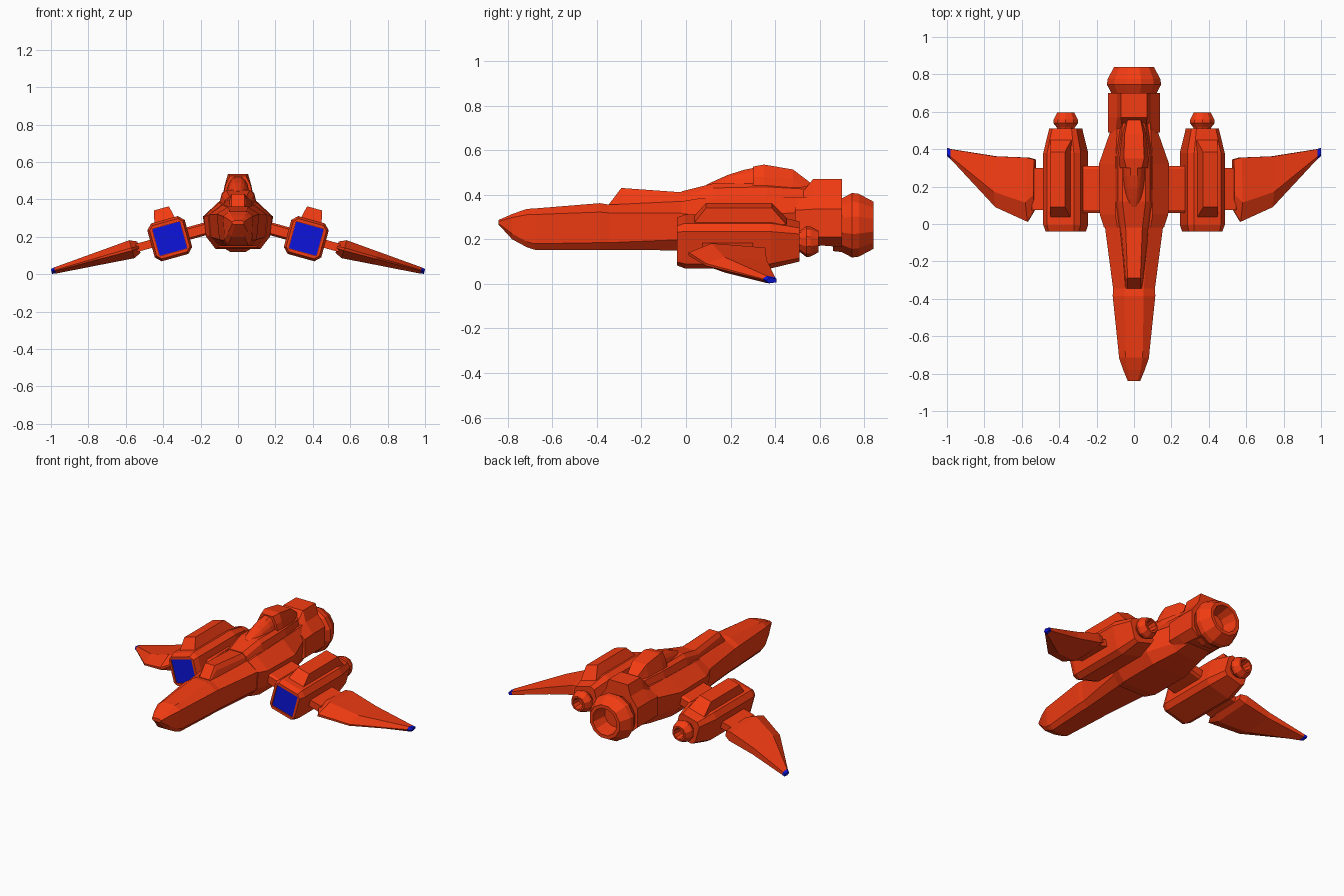
import bpy, bmesh, math
from mathutils import Vector

if "Cube" in bpy.data.objects:
    bpy.data.objects.remove(bpy.data.objects["Cube"])


def material(name, rgb):
    m = bpy.data.materials.new(name)
    m.diffuse_color = (*rgb, 1)
    m.use_nodes = True
    m.node_tree.nodes["Principled BSDF"].inputs["Base Color"].default_value = m.diffuse_color
    return m


RED = material("hull_red", (0.9, 0.045, 0.006))
BLUE = material("glow_blue", (0.004, 0.007, 0.72))


def loft(name, rings, mat=RED, mirror=False):
    """Skin a list of equal-length point rings and cap both ends."""
    bm = bmesh.new()
    vs = [[bm.verts.new(p) for p in ring] for ring in rings]
    n = len(vs[0])
    for a, b in zip(vs, vs[1:]):
        for i in range(n):
            bm.faces.new((a[i], a[(i + 1) % n], b[(i + 1) % n], b[i]))
    bm.faces.new(vs[0])
    bm.faces.new(vs[-1])
    bmesh.ops.recalc_face_normals(bm, faces=bm.faces)
    me = bpy.data.meshes.new(name)
    bm.to_mesh(me)
    bm.free()
    me.materials.append(mat)
    ob = bpy.data.objects.new(name, me)
    bpy.context.collection.objects.link(ob)
    if mirror:
        ob.modifiers.new("Mirror", 'MIRROR')
    return ob


def sym(y, *half):
    """Symmetric section from right-hand (x, z) points, top to bottom."""
    return [Vector((x, y, z)) for x, z in half] + \
           [Vector((-x, y, z)) for x, z in reversed(half)]


DROOP = math.radians(15.5)
CX, CZ = 0.365, 0.19


def wing_pt(u, y, v):
    """Point in the drooped wing frame: u outward, v up, origin at pod centre."""
    c, s = math.cos(DROOP), math.sin(DROOP)
    return Vector((CX + u * c + v * s, y, CZ - u * s + v * c))


def box_ring(y, a, b, c, u0=0.0, v0=0.0):
    """Chamfered rectangle in the wing frame."""
    pts = [(a - c, b), (a, b - c), (a, c - b), (a - c, -b),
           (c - a, -b), (-a, c - b), (-a, b - c), (c - a, b)]
    return [wing_pt(u0 + u, y, v0 + v) for u, v in pts]


def nozzle(name, x, z, profile, sides, mirror=False):
    rings = []
    for r, y in profile:
        rings.append([Vector((x + r * math.cos(math.tau * (i + .5) / sides), y,
                              z + r * math.sin(math.tau * (i + .5) / sides)))
                      for i in range(sides)])
    return loft(name, rings, mirror=mirror)


# Long nose
loft("nose", [
    sym(-.84, (.02, .287), (.033, .28), (.03, .27), (.018, .265)),
    sym(-.78, (.036, .313), (.058, .298), (.052, .225), (.035, .2)),
    sym(-.715, (.046, .336), (.08, .31), (.072, .19), (.05, .165)),
    sym(-.68, (.047, .338), (.083, .311), (.076, .18), (.055, .153)),
    sym(-.385, (.052, .362), (.114, .322), (.1, .185), (.07, .152)),
    sym(-.345, (.052, .355), (.112, .318), (.1, .185), (.07, .152)),
    sym(.02, (.085, .372), (.16, .318), (.15, .2), (.1, .15)),
])

# Wider middle hull
loft("mid_hull", [
    sym(-.02, (.088, .37), (.16, .315), (.15, .21), (.1, .145)),
    sym(.05, (.1, .382), (.183, .308), (.17, .2), (.12, .135)),
    sym(.32, (.1, .39), (.188, .308), (.17, .2), (.12, .135)),
    sym(.5, (.09, .39), (.125, .32), (.115, .2), (.09, .15)),
    sym(.6, (.08, .39), (.115, .32), (.11, .2), (.08, .17)),
])

# Dorsal spine and cockpit deck
loft("dorsal_spine", [
    sym(-.345, (.036, .358), (.042, .354), (.048, .345)),
    sym(-.29, (.034, .43), (.044, .4), (.052, .345)),
    sym(-.01, (.045, .41), (.07, .39), (.085, .35)),
])
loft("cockpit_deck", [
    sym(-.02, (.045, .415), (.07, .395), (.085, .35)),
    sym(.12, (.062, .45), (.085, .43), (.105, .36)),
    sym(.36, (.062, .45), (.086, .435), (.105, .36)),
    sym(.54, (.042, .44), (.06, .425), (.08, .36)),
])

# Rounded canopy, then the angular fairing behind it
canopy = []
for y, w, h in [(.09, .025, .445), (.13, .045, .465), (.19, .056, .493),
                (.26, .062, .516), (.35, .062, .535)]:
    arc = [(w * math.sin(t * math.pi / 10), .42 + (h - .42) * math.cos(t * math.pi / 10))
           for t in range(1, 5)]
    canopy.append(sym(y, *arc, (w, .42)))
loft("canopy", canopy)
loft("canopy_fairing", [
    sym(.3, (.042, .526), (.066, .48), (.08, .42)),
    sym(.35, (.054, .535), (.07, .48), (.082, .42)),
    sym(.48, (.05, .513), (.056, .47), (.066, .42)),
    sym(.56, (.034, .452), (.04, .43), (.05, .4)),
])

# Rear engine housing
loft("engine_housing", [
    sym(.49, (.06, .37), (.1, .36), (.14, .33), (.14, .21), (.09, .18)),
    sym(.57, (.07, .47), (.09, .4), (.14, .335), (.14, .21), (.09, .175)),
    sym(.70, (.07, .47), (.09, .4), (.14, .335), (.14, .21), (.09, .165)),
])

# Main exhaust and pod exhausts
nozzle("main_nozzle", 0, .263, [(.12, .66), (.125, .70), (.15, .745), (.146, .775),
       (.11, .84), (.088, .84), (.07, .74)], 12)
nozzle("pod_nozzle", CX, CZ, [(.045, .48), (.05, .515), (.07, .54), (.068, .558),
       (.048, .595), (.037, .595), (.03, .54)], 10, True)

# Engine pods with recessed glowing intakes
loft("pod", [
    box_ring(-.03, .077, .075, .004), box_ring(-.04, .077, .075, .004),
    box_ring(-.04, .092, .092, .022), box_ring(-.005, .104, .105, .03),
    box_ring(.38, .104, .105, .03), box_ring(.51, .076, .078, .022),
], mirror=True)
loft("intake_glow", [box_ring(-.034, .076, .074, .004),
                     box_ring(-.028, .076, .074, .004)], BLUE, True)
loft("pod_block", [
    [wing_pt(u, y, v) for u, y in ((-w, y0), (w, y0), (w, y1), (-w, y1))]
    for w, y0, y1, v in ((.058, .03, .45, .095), (.042, .09, .385, .168))
], mirror=True)

# Struts joining hull, pod and wing
loft("inner_strut", [box_ring(.06, .08, .024, .01, -.16),
                     box_ring(.075, .08, .034, .012, -.16),
                     box_ring(.295, .08, .034, .012, -.16),
                     box_ring(.31, .08, .024, .01, -.16)], mirror=True)
loft("outer_strut", [box_ring(.075, .06, .022, .01, .13),
                     box_ring(.30, .06, .022, .01, .13)], mirror=True)


# Swept wings with glowing tips
def wing_ring(x, y0, y1, t):
    u, c = (x - CX) / math.cos(DROOP), y1 - y0
    return [wing_pt(u, y, v) for y, v in (
        (y0, .15 * t), (y0 + .3 * c, t), (y1, .6 * t),
        (y1, -.6 * t), (y0 + .3 * c, -t), (y0, -.15 * t))]


tip = wing_ring(.978, .345, .4, .017)
loft("wing", [wing_ring(.53, .075, .345, .032), wing_ring(.568, .012, .355, .05),
              wing_ring(.74, .09, .362, .036), tip], mirror=True)
loft("wing_tip", [tip, wing_ring(.997, .36, .406, .013)], BLUE, True)
